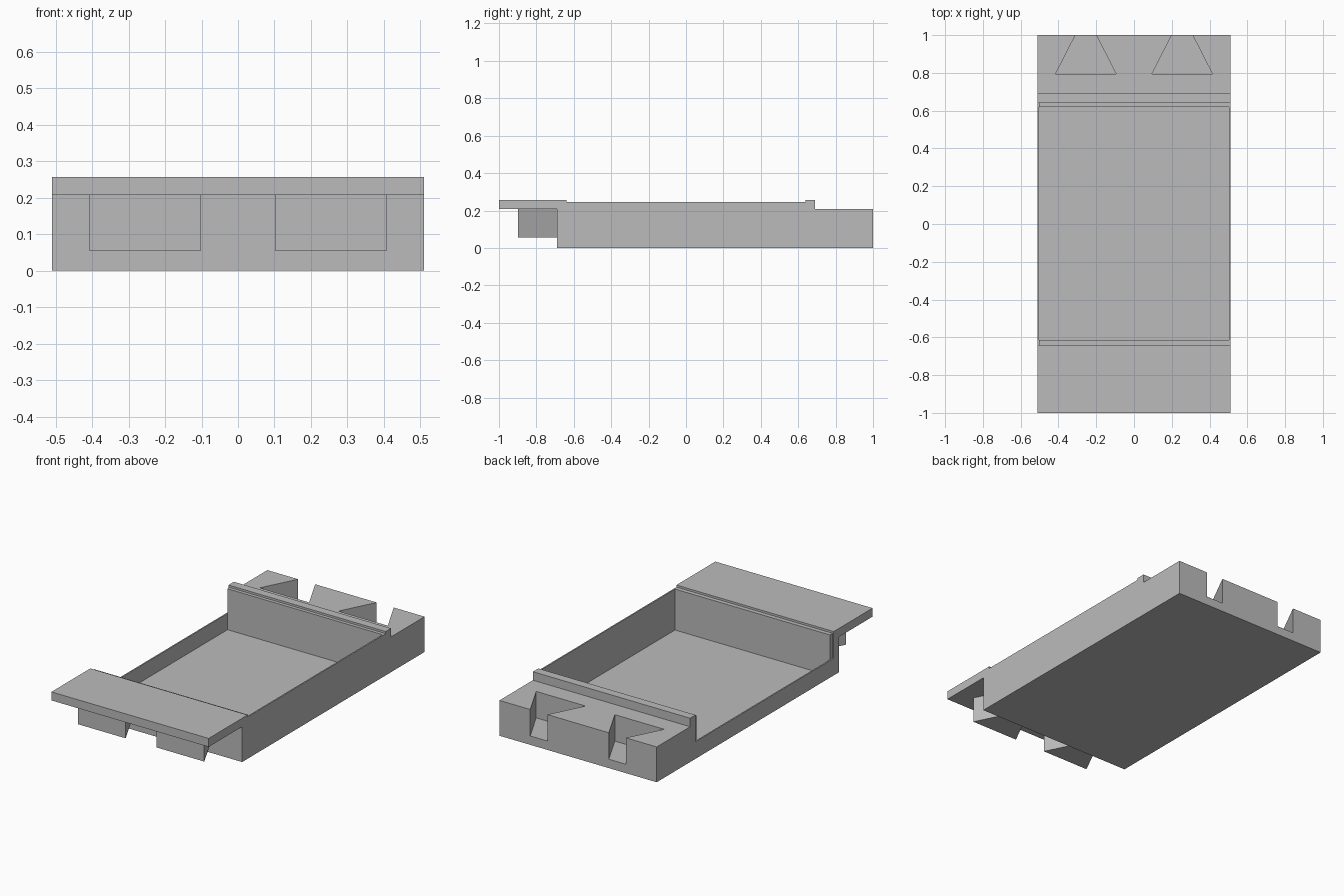
import bpy
import bmesh
from mathutils import Vector

default = bpy.data.objects.get("Cube")
if default:
    bpy.data.objects.remove(default, do_unlink=True)

# Single flat material
grey = bpy.data.materials.new("plain grey")
grey.use_nodes = True
tone = (0.5, 0.5, 0.5, 1)
grey.diffuse_color = tone
grey.node_tree.nodes["Principled BSDF"].inputs["Base Color"].default_value = tone


def prism(name, points, offset):
    """Extrude a closed planar outline along an offset."""
    bm = bmesh.new()
    face = bm.faces.new([bm.verts.new(p) for p in points])
    result = bmesh.ops.extrude_face_region(bm, geom=[face], use_keep_orig=True)
    moved = [v for v in result["geom"] if isinstance(v, bmesh.types.BMVert)]
    bmesh.ops.translate(bm, vec=Vector(offset), verts=moved)
    bmesh.ops.recalc_face_normals(bm, faces=bm.faces)
    mesh = bpy.data.meshes.new(name)
    bm.to_mesh(mesh)
    bm.free()
    mesh.materials.append(grey)
    obj = bpy.data.objects.new(name, mesh)
    bpy.context.collection.objects.link(obj)
    return obj


def box(name, x0, x1, y0, y1, z0, z1):
    outline = [(x0, y0, z0), (x1, y0, z0), (x1, y1, z0), (x0, y1, z0)]
    return prism(name, outline, (0, 0, z1 - z0))


def dovetail(name, cx, y_narrow, y_wide, narrow, wide, z0, z1):
    outline = [(cx - narrow, y_narrow, z0), (cx + narrow, y_narrow, z0),
               (cx + wide, y_wide, z0), (cx - wide, y_wide, z0)]
    return prism(name, outline, (0, 0, z1 - z0))


def cut(target, cutter):
    cutter.hide_render = True
    mod = target.modifiers.new("cut", "BOOLEAN")
    mod.operation = "DIFFERENCE"
    mod.solver = "EXACT"
    mod.object = cutter
    bpy.context.view_layer.objects.active = target
    bpy.ops.object.modifier_apply(modifier=mod.name)
    bpy.data.objects.remove(cutter, do_unlink=True)


HALF = 0.51      # half width
DECK = 0.207     # back deck and underside of the front overhang
RIM = 0.245      # top of the tray walls
TOP = 0.257      # top of the ridge and overhang
PIT = 0.055      # bottom of the dovetails

# Tray body: side profile with front overhang and back ridge
profile = [(-0.69, 0), (1, 0), (1, DECK), (0.69, DECK), (0.69, TOP),
           (0.64, TOP), (0.64, RIM), (-0.64, RIM), (-0.64, TOP),
           (-1, TOP), (-1, DECK), (-0.69, DECK)]
body = prism("tray_body", [(-HALF, y, z) for y, z in profile], (2 * HALF, 0, 0))

# Hollow interior and lowered right wall
cut(body, box("cavity", -0.502, 0.502, -0.615, 0.62, 0.005, 0.4))
cut(body, box("side_opening", -0.6, -0.502, -0.64, 0.64, 0.1, 0.4))

# Dovetail sockets at the back, matching tails at the front
for side, cx in (("right", -0.255), ("left", 0.255)):
    # socket outline carried a little past the back face
    cut(body, dovetail("socket", cx, 1.02, 0.795, 0.045, 0.16, PIT - 0.003, 0.3))
    dovetail(f"front_tail_{side}", cx, -0.69, -0.897, 0.05, 0.154, PIT, DECK)
